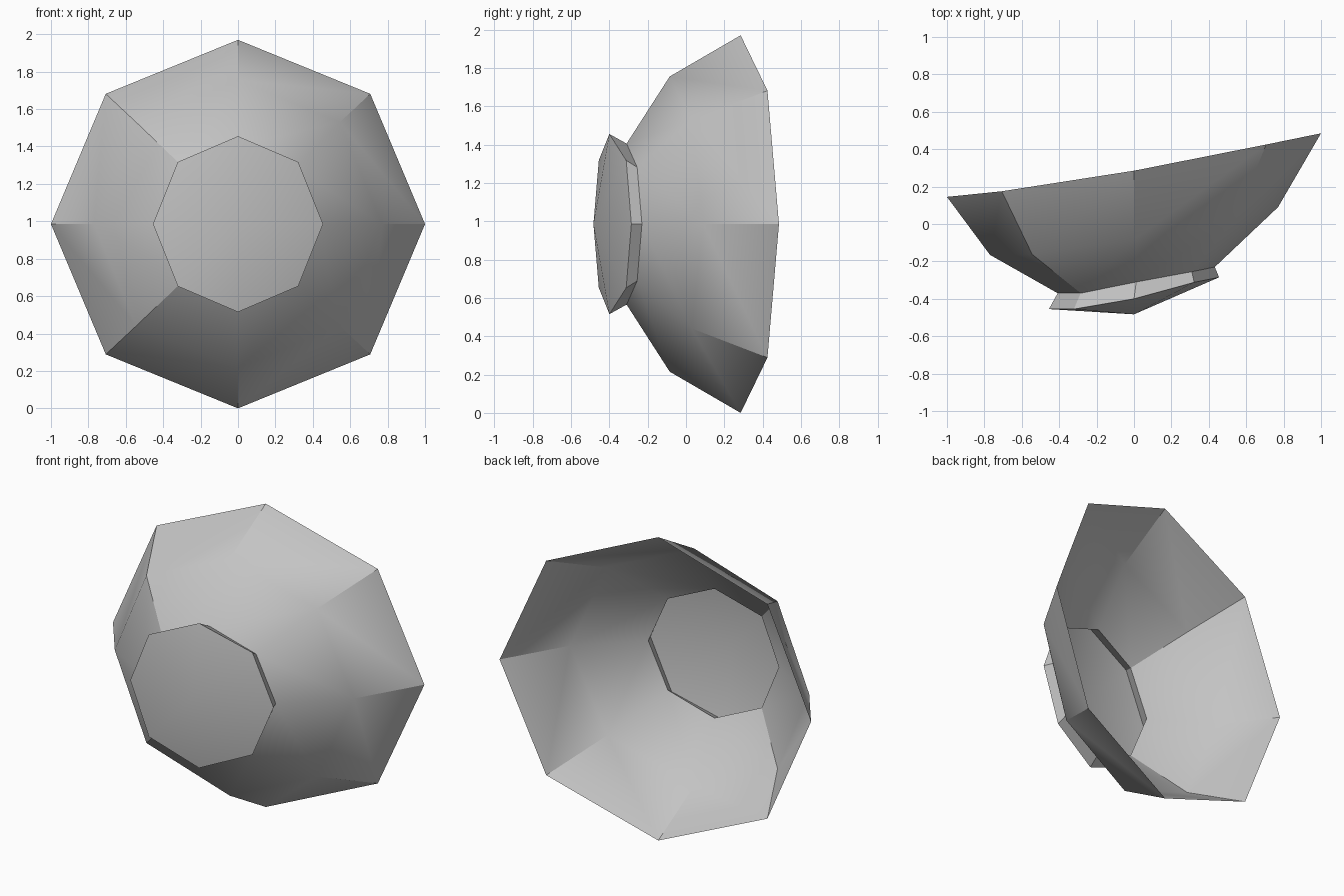
import bpy, bmesh, math
from mathutils import Vector

if "Cube" in bpy.data.objects:
    bpy.data.objects.remove(bpy.data.objects["Cube"], do_unlink=True)

SIDES = 8
CENTRE_Z = 0.985

# Octagonal rings from the open rim to the front lens:
# x radius, z radius, x shift, depth (y) at five stations from -x to +x
RINGS = [
    (1.00, 0.985, 0.0, (0.145, 0.175, 0.285, 0.425, 0.485)),
    (0.77, 0.77, 0.0, (-0.165, -0.162, -0.085, 0.03, 0.09)),
    (0.42, 0.42, 0.012, (-0.37, -0.37, -0.31, -0.255, -0.23)),
    (0.455, 0.47, 0.0, (-0.455, -0.455, -0.40, -0.312, -0.285)),
]
APEX = (0, -0.483, CENTRE_Z)

grey = bpy.data.materials.new("light_grey")
grey.use_nodes = True
colour = (0.55, 0.55, 0.55, 1)
grey.diffuse_color = colour
grey.node_tree.nodes["Principled BSDF"].inputs["Base Color"].default_value = colour


def add_ring(bm, rx, rz, shift, depth):
    ring = []
    for i in range(SIDES):
        a = i * math.tau / SIDES
        ring.append(bm.verts.new((shift + rx * math.cos(a), depth[abs(4 - i)],
                                  CENTRE_Z + rz * math.sin(a))))
    return ring


# Open shell: bowl wall, neck and flared collar
bm = bmesh.new()
rings = [add_ring(bm, *r) for r in RINGS]
for a, b in zip(rings, rings[1:]):
    for i in range(SIDES):
        j = (i + 1) % SIDES
        bm.faces.new((a[i], a[j], b[j], b[i]))

# Shallow domed front
apex = bm.verts.new(APEX)
last = rings[-1]
for i in range(SIDES):
    bm.faces.new((last[i], last[(i + 1) % SIDES], apex))

# Face everything outwards
bmesh.ops.recalc_face_normals(bm, faces=bm.faces)
bm.normal_update()
if sum((f.normal for f in apex.link_faces), Vector()).y > 0:
    bmesh.ops.reverse_faces(bm, faces=bm.faces)

mesh = bpy.data.meshes.new("dish_shell")
bm.to_mesh(mesh)
bm.free()
mesh.materials.append(grey)
dish = bpy.data.objects.new("dish_shell", mesh)
bpy.context.collection.objects.link(dish)

# Soft shading with crisp outer ribs and collar
for o in bpy.context.selected_objects:
    o.select_set(False)
dish.select_set(True)
bpy.context.view_layer.objects.active = dish
bpy.ops.object.shade_smooth_by_angle(angle=math.radians(30))
